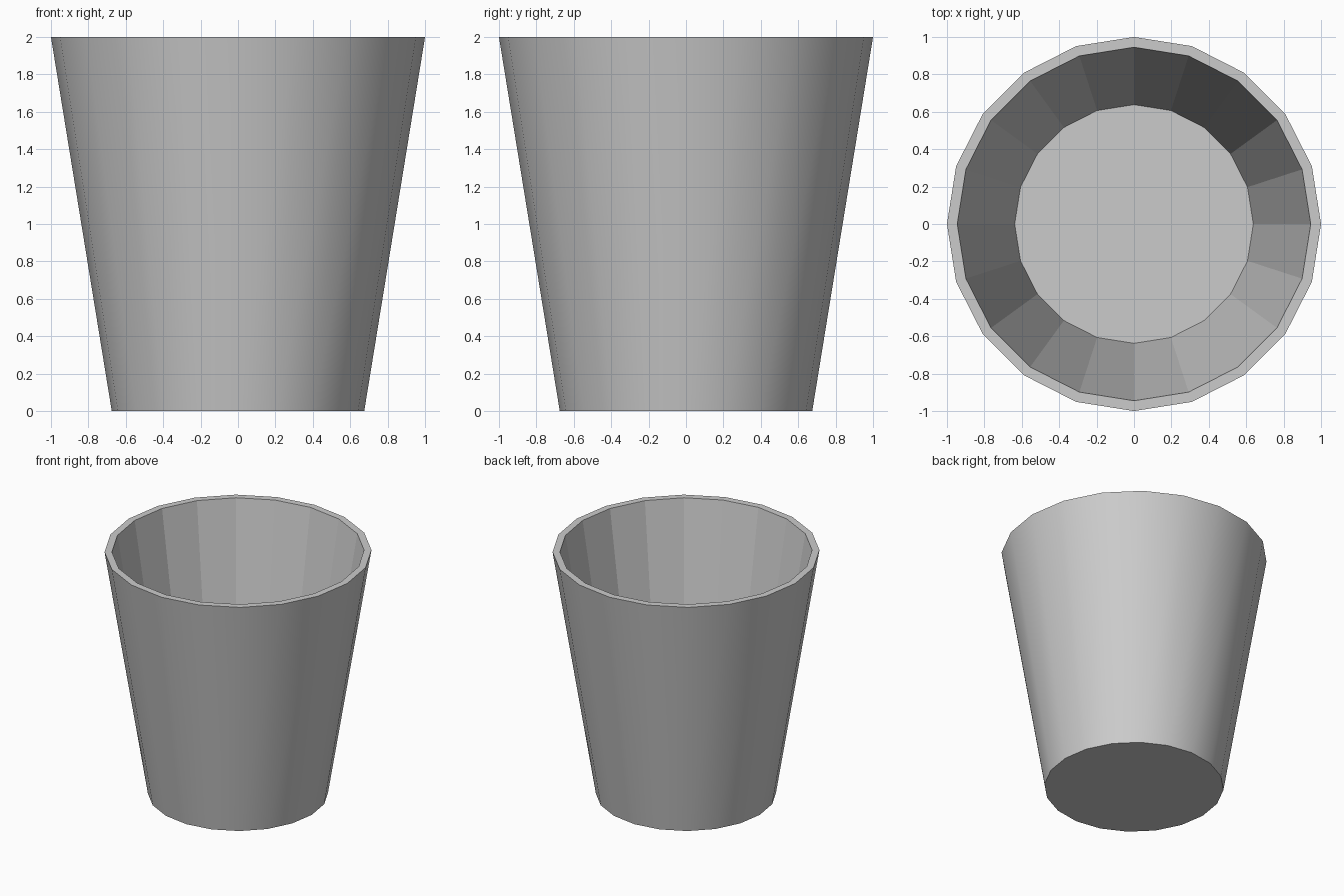
import bpy, bmesh
from math import cos, sin, pi

if "Cube" in bpy.data.objects:
    bpy.data.objects.remove(bpy.data.objects["Cube"])

SIDES = 20
# (radius, height): outer foot, outer rim, inner rim, inner floor
PROFILE = [(0.675, 0.0), (1.0, 2.0), (0.945, 2.0), (0.638, 0.11)]

bm = bmesh.new()
rings = [[bm.verts.new((r * cos(2 * pi * i / SIDES), r * sin(2 * pi * i / SIDES), z))
          for i in range(SIDES)] for r, z in PROFILE]

# Walls and rim: only the outer wall is smooth, the inside stays faceted
for level in range(3):
    lower, upper = rings[level], rings[level + 1]
    for i in range(SIDES):
        j = (i + 1) % SIDES
        face = bm.faces.new((lower[i], lower[j], upper[j], upper[i]))
        face.smooth = level == 0

# Underside and inner floor
bm.faces.new(rings[0][::-1])
bm.faces.new(rings[3])

mesh = bpy.data.meshes.new("cup")
bm.to_mesh(mesh)
bm.free()
cup = bpy.data.objects.new("cup", mesh)
bpy.context.collection.objects.link(cup)
